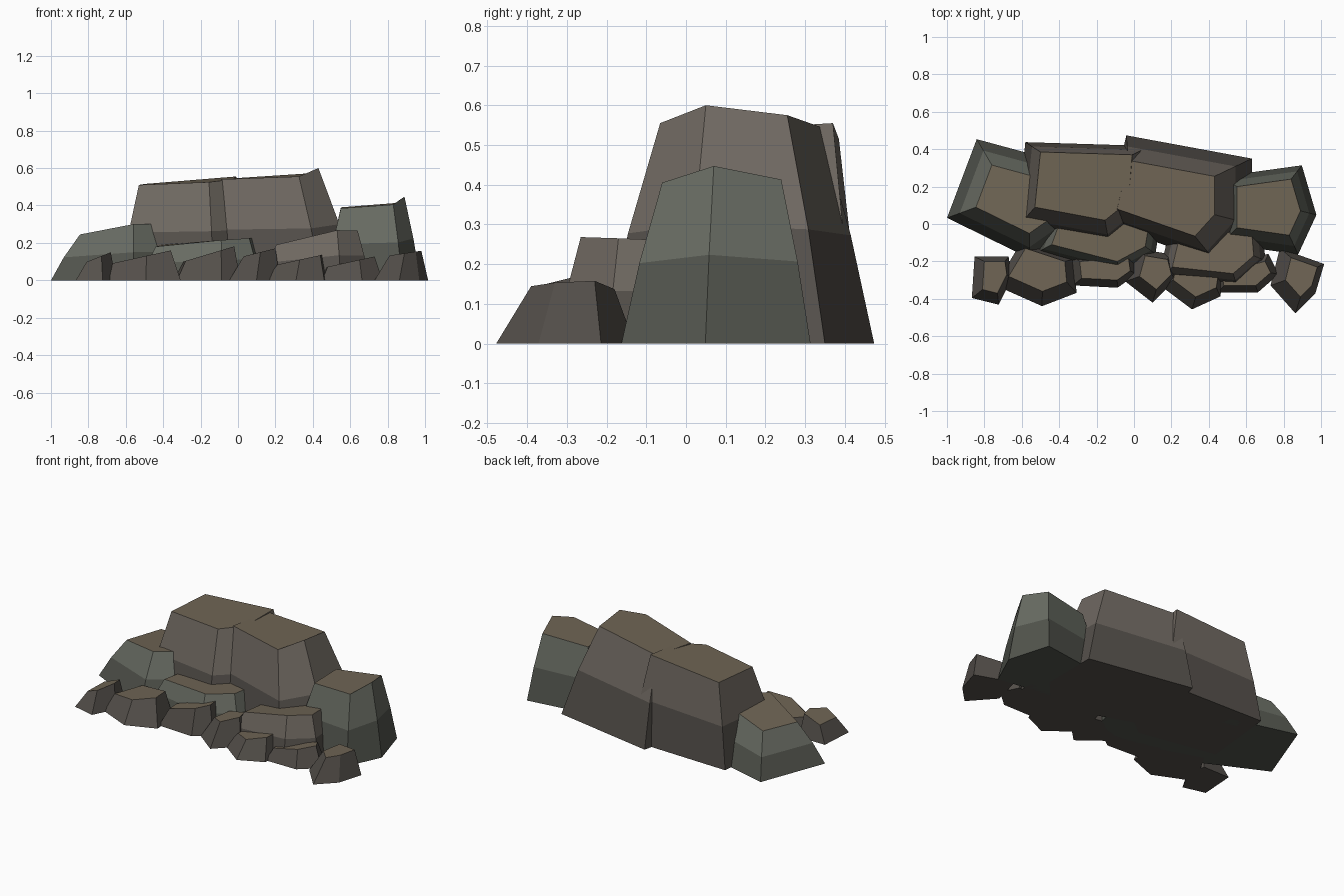
import bpy
import bmesh
from mathutils import Vector

if "Cube" in bpy.data.objects:
    bpy.data.objects.remove(bpy.data.objects["Cube"])


def material(name, r, g, b):
    m = bpy.data.materials.new(name)
    m.diffuse_color = (r, g, b, 1)
    m.use_nodes = True
    m.node_tree.nodes["Principled BSDF"].inputs["Base Color"].default_value = m.diffuse_color
    return m


TOP = material("earthy_top", 0.16, 0.13, 0.09)
WARM = material("warm_stone", 0.16, 0.14, 0.12)
WARM_LOW = material("warm_stone_low", 0.09, 0.08, 0.07)
MOSS = material("mossy_stone", 0.14, 0.15, 0.125)
MOSS_LOW = material("mossy_stone_low", 0.085, 0.09, 0.075)


def spread(points, dist, shift):
    """Push an anticlockwise outline outward by dist, then slide it."""
    out = []
    n = len(points)
    for i, p in enumerate(points):
        a = (p - points[i - 1]).normalized()
        b = (points[(i + 1) % n] - p).normalized()
        na, nb = Vector((a.y, -a.x)), Vector((b.y, -b.x))
        m = (na + nb).normalized()
        out.append(p + m * dist * min(1 / max(m.dot(na), 0.1), 1.6) + Vector(shift))
    return out


def rock(name, crown, flare, shift=(0, 0), bands=2, mats=(WARM, WARM_LOW)):
    """Flat-faced boulder: a tilted crown flaring down to a wider foot."""
    flat = [Vector(p[:2]) for p in crown]
    foot = spread(flat, flare, shift)
    levels = [(1, 0), (0.56, 0.5), (0, 1)] if bands == 2 else [(1, 0), (0, 1)]
    bm = bmesh.new()
    rings = []
    for out, up in levels:
        rings.append([bm.verts.new((*c.lerp(f, out), p[2] * up))
                      for c, f, p in zip(flat, foot, crown)])
    bm.faces.new(rings[0][::-1]).material_index = 2
    bm.faces.new(rings[-1]).material_index = 0
    n = len(crown)
    for k in range(len(rings) - 1):
        for i in range(n):
            j = (i + 1) % n
            f = bm.faces.new((rings[k][i], rings[k][j], rings[k + 1][j], rings[k + 1][i]))
            f.material_index = 2 if k == 0 else 1
    bmesh.ops.recalc_face_normals(bm, faces=bm.faces)
    me = bpy.data.meshes.new(name)
    bm.to_mesh(me)
    bm.free()
    for m in (TOP, *mats):
        me.materials.append(m)
    ob = bpy.data.objects.new(name, me)
    bpy.context.collection.objects.link(ob)
    return ob


# Two tall boulders forming the ridge
rock("main_boulder_left",
     [(-0.53, 0.09, 0.51), (-0.155, 0.02, 0.525), (-0.03, 0.12, 0.54),
      (-0.01, 0.37, 0.555), (-0.50, 0.385, 0.515)], 0.09, (0, -0.04))
rock("main_boulder_right",
     [(-0.09, 0.08, 0.54), (0.326, -0.065, 0.555), (0.43, 0.05, 0.60),
      (0.43, 0.255, 0.575), (-0.03, 0.34, 0.545)], 0.12, (0.08, -0.005))

# Shoulder boulders at each end
moss = (MOSS, MOSS_LOW)
rock("shoulder_boulder_left",
     [(-0.845, 0.09, 0.245), (-0.56, -0.05, 0.30), (-0.46, 0.02, 0.30),
      (-0.52, 0.25, 0.29), (-0.76, 0.315, 0.25)], 0.115, (-0.01, 0), mats=moss)
rock("shoulder_boulder_right",
     [(0.55, -0.02, 0.385), (0.83, -0.06, 0.405), (0.89, 0.07, 0.447),
      (0.84, 0.24, 0.413), (0.55, 0.20, 0.39)], 0.08, (0.0, -0.015), mats=moss)

# Middle ledge
rock("ledge_left",
     [(-0.44, -0.11, 0.18), (-0.09, -0.20, 0.215), (0.06, -0.12, 0.225),
      (0.08, 0.0, 0.225), (-0.40, 0.0, 0.19)], 0.06, mats=moss)
rock("ledge_right",
     [(0.205, -0.23, 0.19), (0.53, -0.265, 0.268), (0.64, -0.17, 0.265),
      (0.63, -0.05, 0.26), (0.25, -0.04, 0.20)], 0.06)

# Row of small stones along the front: crown outline, mean height, x slope, flare, shift
stones = {
    "far_left": ([(-0.81, -0.35), (-0.73, -0.37), (-0.68, -0.27), (-0.69, -0.2), (-0.80, -0.2)],
                 0.125, 0.40, 0.04, (-0.015, -0.015)),
    "left": ([(-0.67, -0.28), (-0.49, -0.36), (-0.36, -0.31), (-0.37, -0.2), (-0.58, -0.13)],
             0.13, 0.22, 0.05, (0, -0.025)),
    "mid_left": ([(-0.28, -0.29), (-0.09, -0.30), (-0.02, -0.25), (-0.03, -0.18), (-0.29, -0.2)],
                 0.145, 0.30, 0.04, (-0.01, 0)),
    "middle": ([(0.03, -0.28), (0.12, -0.35), (0.20, -0.27), (0.18, -0.19), (0.06, -0.17)],
               0.15, 0.25, 0.045, (-0.025, -0.01)),
    "mid_right": ([(0.21, -0.30), (0.33, -0.39), (0.44, -0.34), (0.45, -0.27), (0.22, -0.26)],
                  0.11, 0.22, 0.04, (-0.015, -0.02)),
    "right": ([(0.48, -0.33), (0.65, -0.33), (0.73, -0.26), (0.70, -0.2), (0.47, -0.26)],
              0.10, 0.22, 0.035, (0, 0)),
    "far_right": ([(0.81, -0.30), (0.89, -0.39), (0.95, -0.33), (0.98, -0.23), (0.84, -0.18)],
                  0.145, 0.15, 0.05, (-0.025, -0.015)),
}
for name, (outline, height, slope, flare, shift) in stones.items():
    cx = sum(p[0] for p in outline) / len(outline)
    crown = [(x, y, height + slope * (x - cx)) for x, y in outline]
    rock("front_stone_" + name, crown, flare, shift, bands=1)
